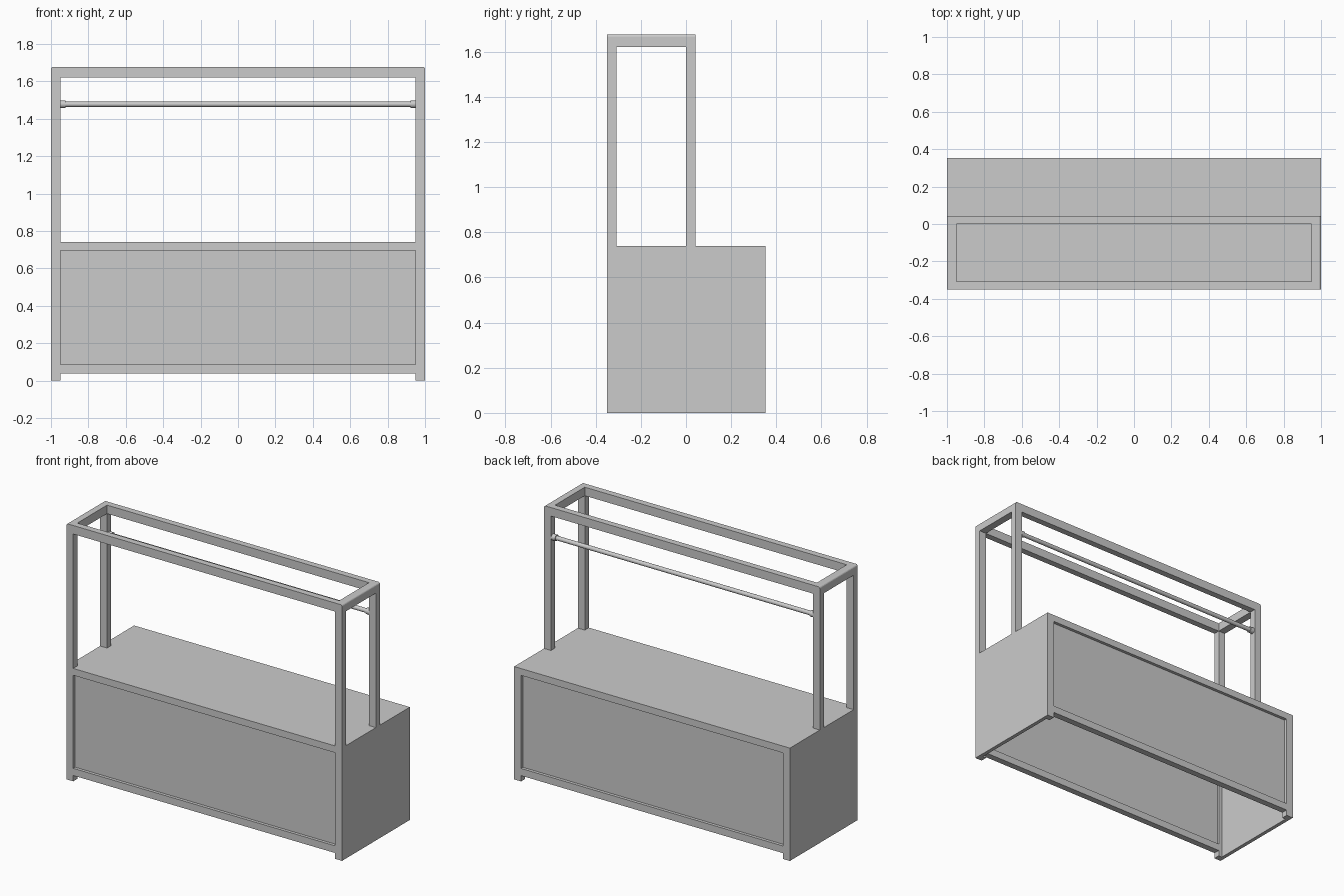
import bpy, bmesh, math

if "Cube" in bpy.data.objects:
    bpy.data.objects.remove(bpy.data.objects["Cube"])

H, TOP = 1.677, 0.74          # overall height, counter height
W, D = 0.05, 0.042            # bar width (x), bar depth (y)
FRONT, BACK = -0.35, 0.352


def finish(name, bm):
    bmesh.ops.recalc_face_normals(bm, faces=bm.faces)
    mesh = bpy.data.meshes.new(name)
    bm.to_mesh(mesh)
    bm.free()
    obj = bpy.data.objects.new(name, mesh)
    bpy.context.collection.objects.link(obj)
    return obj


def prism(name, profile, y0, y1):
    """Extrude an x-z outline from y0 to y1."""
    bm = bmesh.new()
    face = bm.faces.new([bm.verts.new((x, y0, z)) for x, z in profile])
    ext = bmesh.ops.extrude_face_region(bm, geom=[face])
    verts = [v for v in ext["geom"] if isinstance(v, bmesh.types.BMVert)]
    bmesh.ops.translate(bm, verts=verts, vec=(0, y1 - y0, 0))
    return finish(name, bm)


def box(name, x0, x1, y0, y1, z0, z1):
    return prism(name, [(x0, z0), (x1, z0), (x1, z1), (x0, z1)], y0, y1)


def corner(side, r=0.012, n=4):
    """Rounded upper outer corner, from the outer side to the top."""
    return [(side * (1 - r + r * math.cos(i * math.pi / 2 / n)),
             H - r + r * math.sin(i * math.pi / 2 / n)) for i in range(n + 1)]


def gate(name, y0, z0):
    """Two posts and a top bar in one piece."""
    i, t = 1 - W, 1.621
    outline = [(1, z0)] + corner(1) + corner(-1)[::-1]
    outline += [(-1, z0), (-i, z0), (-i, t), (i, t), (i, z0)]
    return prism(name, outline, y0, y0 + D)


def cylinder(name, x0, x1, r, y, z):
    bpy.ops.mesh.primitive_cylinder_add(vertices=24, radius=r, depth=x1 - x0,
                                        location=((x0 + x1) / 2, y, z),
                                        rotation=(0, math.pi / 2, 0))
    bpy.context.object.name = name
    bpy.ops.object.shade_smooth_by_angle()


# upper frame
gate("front_frame", FRONT, 0)
gate("rear_frame", 0, TOP)
for s, side in ((-1, "left"), (1, "right")):
    prism(side + "_top_bar",
          [(s * (1 - W), 1.621), (s, 1.621)] + corner(s) + [(s * (1 - W), H)],
          FRONT + D, 0)
    # cabinet side and back corner post
    xs = sorted((s, s * 0.975))
    box(side + "_side_panel", *xs, FRONT + D, BACK - D, 0, TOP - 0.025)
    xs = sorted((s, s * (1 - W)))
    box(side + "_back_post", *xs, BACK - D, BACK, 0, TOP - 0.025)
    # hanging rail socket
    xs = sorted((s * 0.922, s * 0.95))
    cylinder(side + "_rail_socket", *xs, 0.02, 0.021, 1.477)

cylinder("hanging_rail", -0.94, 0.94, 0.014, 0.021, 1.477)

# counter top, notched behind the front posts
box("counter_top", -1, 1, FRONT + D, BACK, TOP - 0.025, TOP)

# front and back rails with recessed panels, open underneath
i = 1 - W
for name, y0, panel, top in (("front", FRONT, FRONT + 0.02, TOP),
                             ("back", BACK - D, BACK - 0.03, TOP - 0.025)):
    box(name + "_upper_rail", -i, i, y0, y0 + D, 0.695, top)
    box(name + "_lower_rail", -i, i, y0, y0 + D, 0.038, 0.085)
    box(name + "_panel", -i, i, panel, panel + 0.01, 0.085, 0.695)
